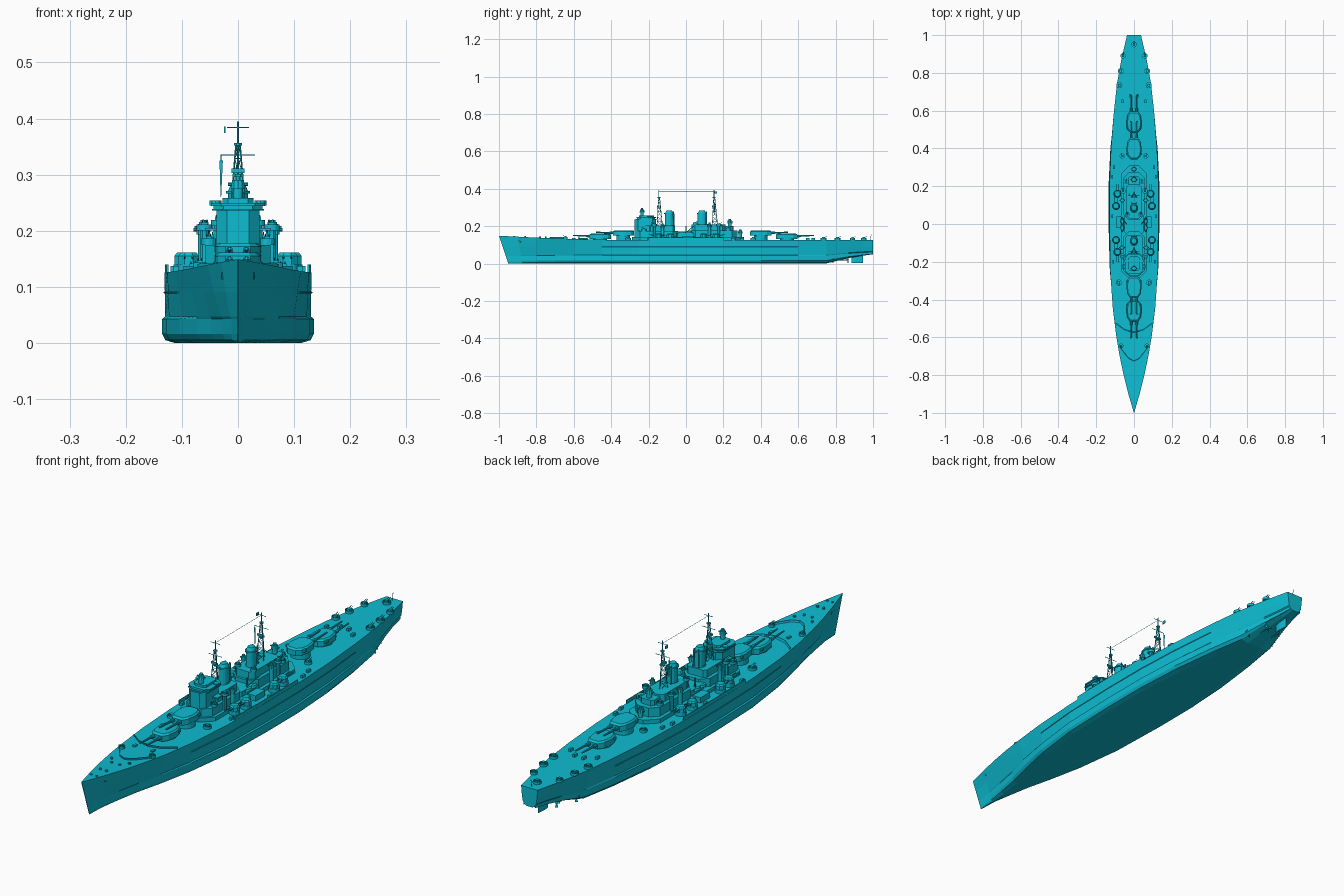
import bpy, bmesh, math
from mathutils import Vector, Matrix

mat = bpy.data.materials.new("ship_paint")
mat.diffuse_color = (0.004, 0.51, 0.65, 1)

def finish(name, bm):
    bmesh.ops.recalc_face_normals(bm, faces=bm.faces)
    me = bpy.data.meshes.new(name)
    bm.to_mesh(me)
    bm.free()
    ob = bpy.data.objects.new(name, me)
    bpy.context.collection.objects.link(ob)
    me.materials.append(mat)
    return ob

def loft(bm, rings, caps=True):
    vs = [[bm.verts.new(p) for p in r] for r in rings]
    n = len(vs[0])
    for a, b in zip(vs, vs[1:]):
        for i in range(n):
            bm.faces.new((a[i], a[(i + 1) % n], b[(i + 1) % n], b[i]))
    if caps:
        bm.faces.new(vs[0])
        bm.faces.new(vs[-1])

def prism(bm, pts, z0, z1, top=1.0):
    cx = sum(p[0] for p in pts) / len(pts)
    cy = sum(p[1] for p in pts) / len(pts)
    loft(bm, [[(x, y, z0) for x, y in pts],
              [(cx + (x - cx) * top, cy + (y - cy) * top, z1) for x, y in pts]])

def box(bm, x, y, w, d, z0, z1, top=1.0):
    prism(bm, [(x - w, y - d), (x + w, y - d), (x + w, y + d), (x - w, y + d)], z0, z1, top)

def block(bm, w, y0, y1, z0, z1, cut=0.02):
    # house with chamfered corners, centred on x = 0
    half = [(w - cut, y0), (w, y0 + cut), (w, y1 - cut), (w - cut, y1)]
    prism(bm, half + [(-x, y) for x, y in reversed(half)], z0, z1)

def drum(bm, x, y, r, z0, z1, n=12, top=1.0, sy=1.0):
    prism(bm, [(x + r * math.cos(2 * math.pi * (i + .5) / n), y + sy * r * math.sin(2 * math.pi * (i + .5) / n))
               for i in range(n)], z0, z1, top)

def rod(bm, a, b, r, n=6, r2=None):
    a, b = Vector(a), Vector(b)
    m = Matrix.Translation((a + b) / 2) @ (b - a).to_track_quat('Z', 'Y').to_matrix().to_4x4()
    bmesh.ops.create_cone(bm, cap_ends=True, segments=n, radius1=r, radius2=r if r2 is None else r2,
                          depth=(b - a).length, matrix=m)

def tub(bm, x, y, r, z0, h, d=-1):
    # open gun tub with a small multi-barrel mount
    def ring(rad, z):
        return [(x + rad * math.cos(k * math.pi / 6), y + rad * math.sin(k * math.pi / 6), z) for k in range(12)]
    loft(bm, [ring(r, z0), ring(r, z0 + h), ring(r * .86, z0 + h), ring(r * .86, z0 + h * .3)])
    box(bm, x, y, r * .4, r * .45, z0, z0 + h * 1.4)
    for s in (-1, 1):
        rod(bm, (x + s * r * .25, y, z0 + h * 1.25), (x + s * r * .25, y + d * r * 1.2, z0 + h * 1.7), .0012)

# Hull: y, deck half width, deck z, side half width, bulge half width, bottom half width, bottom z
stations = [(-1, .001, .149, .001, .001, .001, 0), (-.9, .03, .144, .014, .012, .004, 0),
            (-.8, .055, .139, .03, .027, .009, 0), (-.7, .076, .135, .05, .047, .022, 0),
            (-.6, .093, .131, .073, .073, .043, 0), (-.45, .112, .128, .1, .104, .075, 0),
            (-.25, .126, .126, .123, .128, .104, 0), (0, .131, .126, .13, .135, .113, 0),
            (.2, .13, .126, .13, .135, .112, 0), (.4, .122, .126, .12, .125, .096, 0),
            (.6, .106, .126, .1, .103, .065, 0), (.75, .089, .126, .079, .079, .035, .001),
            (.87, .067, .126, .054, .05, .02, .03), (.94, .051, .126, .04, .035, .015, .042),
            (1, .037, .126, .03, .026, .012, .05)]
bm = bmesh.new()
rings = []
for y, d, zd, w, b, f, zb in stations:
    k = max(0, (-y - .8) / .2) * .05
    lift = zb * .7
    half = [(f, zb), (f + (b - f) * .75, zb + .005), (b, .016 + lift), (b, .043 + lift * .55),
            (w, .047 + lift * .55), (w + (d - w) * .5, .09), (d, zd)]
    pts = half + [(-x, z) for x, z in reversed(half)]
    rings.append([(x, y + k * (1 - z / .15), z) for x, z in pts])
loft(bm, rings)
finish("hull", bm)

# Armour belt edge, low bulwarks amidships
bm = bmesh.new()
for s in (-1, 1):
    belt = [(-.45, .107), (-.25, .1255), (0, .1315), (.2, .131), (.4, .122), (.6, .104)]
    for (a, xa), (b, xb) in zip(belt, belt[1:]):
        rod(bm, (s * xa, a, .09), (s * xb, b, .09), .0018, 4)
    edge = [(-.2, .127), (0, .13), (.2, .129)]
    for (a, xa), (b, xb) in zip(edge, edge[1:]):
        prism(bm, [(s * xa, a), (s * xb, b), (s * (xb - .003), b), (s * (xa - .003), a)], .122, .14)
finish("belt_and_bulwarks", bm)

# Rudder, shafts, propellers
bm = bmesh.new()
prism(bm, [(-.002, .885), (.002, .885), (.005, .91), (.001, .945), (-.001, .945), (-.005, .91)], .003, .055)
for s in (-1, 1):
    for x, y0, y1 in ((.028, .68, .87), (.06, .58, .79)):
        rod(bm, (s * x, y0, .022), (s * x, y1, .02), .003, 8)
        rod(bm, (s * x, y1 - .01, .02), (s * x * .8, y1 - .015, .06), .002)
        for k in range(3):
            a = k * 2.094 + .5
            t = Vector((math.cos(a), 0, math.sin(a)))
            c = Vector((s * x, y1 - .004, .02))
            n = Vector((-t.z, .6, t.x)) * .005
            loft(bm, [[c - n * .3, c + n * .3, c + n * .3 + Vector((0, .001, 0)), c - n * .3 + Vector((0, .001, 0))],
                      [c + t * .017 - n, c + t * .017 + n, c + t * .017 + n + Vector((0, .001, 0)),
                       c + t * .017 - n + Vector((0, .001, 0))]])
finish("rudder_and_propellers", bm)

# Main twin gun turrets: y, gunhouse bottom z, facing
tx = [(.022, .056), (.036, .034), (.041, -.01), (.034, -.042), (.018, -.058)]
for i, (y, z, f) in enumerate(((-.46, .133, -1), (-.335, .15, -1), (.4, .15, 1), (.54, .133, 1))):
    bm = bmesh.new()
    drum(bm, 0, y, .037, .12, z + .002, 20)
    out = [(x, y + f * d) for x, d in tx] + [(-x, y + f * d) for x, d in reversed(tx)]
    prism(bm, out, z, z + .022)
    prism(bm, out, z + .022, z + .028, .86)
    box(bm, 0, y - f * .03, .043, .005, z + .012, z + .023)
    for s in (-1, 1):
        rod(bm, (s * .015, y + f * .05, z + .014), (s * .015, y + f * .075, z + .015), .0065, 8)
        rod(bm, (s * .015, y + f * .07, z + .015), (s * .015, y + f * .145, z + .018), .0045, 8, .003)
    finish("main_turret_%d" % (i + 1), bm)

# Secondary twin turrets along both sides
bm = bmesh.new()
for s in (-1, 1):
    for x, y, f in ((.088, -.148, -1), (.095, -.085, -1), (.095, .095, 1), (.088, .16, 1)):
        drum(bm, s * x, y, .021, .12, .14, 12)
        drum(bm, s * x, y, .02, .14, .155, 8)
        drum(bm, s * x, y, .02, .155, .161, 8, .75)
        for q in (-1, 1):
            rod(bm, (s * x + q * .007, y + f * .015, .151), (s * x + q * .007, y + f * .052, .155), .0018)
finish("secondary_turrets", bm)

# Deck houses
bm = bmesh.new()
block(bm, .07, -.29, .31, .12, .142, .045)
block(bm, .058, -.275, -.04, .142, .175, .03)
block(bm, .05, -.05, .05, .142, .163, .005)
block(bm, .056, .02, .275, .142, .178, .03)
block(bm, .044, -.2, -.06, .175, .205, .01)
block(bm, .042, .03, .21, .178, .208, .015)
block(bm, .03, .2, .255, .178, .2, .01)
for s in (-1, 1):
    box(bm, s * .075, .01, .018, .03, .12, .148)
    for y in (-.02, .015):
        drum(bm, s * .062, y, .009, .163, .172, 10, .7, 2.4)
    rod(bm, (s * .04, 0, .16), (s * .04, 0, .2), .003)
    rod(bm, (s * .04, 0, .165), (s * .07, .04, .2), .002)
finish("deck_houses", bm)

# Bridge tower with flared top gallery
bm = bmesh.new()
block(bm, .038, -.275, -.16, .17, .236, .018)
block(bm, .046, -.27, -.155, .236, .239, .018)
block(bm, .048, -.265, -.16, .244, .249, .018)
block(bm, .044, -.262, -.165, .239, .246, .018)
block(bm, .028, -.25, -.17, .249, .258, .01)
for s in (-1, 1):
    box(bm, s * .047, -.2, .012, .016, .2, .205)
    drum(bm, s * .04, -.195, .011, .245, .254, 10)
finish("bridge_tower", bm)

# Fire control directors
bm = bmesh.new()
for x, y, z, r in ((0, -.235, .256, .013), (0, .235, .198, .014), (0, .29, .142, .012),
                   (-.064, -.125, .175, .011), (.064, -.125, .175, .011),
                   (-.062, .125, .178, .011), (.062, .125, .178, .011)):
    drum(bm, x, y, r * .7, z - .05 if x else z - .01, z + .018)
    drum(bm, x, y, r, z + .018, z + .034, 10, .85)
    rod(bm, (x - r * 1.4, y, z + .027), (x + r * 1.4, y, z + .027), .003)
    drum(bm, x, y, r * .5, z + .034, z + .041, 8)
finish("gun_directors", bm)

# Two funnels with caps and steam pipes
for name, y in (("forward_funnel", -.09), ("aft_funnel", .085)):
    bm = bmesh.new()
    drum(bm, 0, y, .024, .175, .21, 16, .85, 1.15)
    drum(bm, 0, y, .019, .205, .272, 16, .95, 1.25)
    drum(bm, 0, y, .022, .266, .271, 16, 1, 1.25)
    drum(bm, 0, y, .018, .271, .284, 16, .7, 1.2)
    for s in (-1, 1):
        rod(bm, (s * .012, y + .026, .2), (s * .01, y + .024, .28), .003)
    finish(name, bm)

# Lattice masts
for name, y, z0 in (("foremast", -.145, .2), ("mainmast", .15, .2)):
    bm = bmesh.new()
    def corner(k, t):
        a = k * 2.0944 + math.pi / 2
        r = .019 * (1 - t) + .004 * t
        return (r * math.cos(a), y + r * math.sin(a), z0 + (.355 - z0) * t)
    for k in range(3):
        rod(bm, corner(k, 0), corner(k, 1), .0016)
        for j in range(6):
            rod(bm, corner(k, j / 6), corner(k + 1, (j + 1) / 6), .0009, 4)
            rod(bm, corner(k, (j + 1) / 6), corner(k + 1, (j + 1) / 6), .0009, 4)
    rod(bm, (0, y, .35), (0, y, .395), .0018)
    drum(bm, 0, y, .011, .296, .301, 8)
    drum(bm, 0, y, .008, .352, .356, 8)
    rod(bm, (-.02, y, .384), (.02, y, .384), .0012)
    rod(bm, (-.03, y, .335), (.03, y, .335), .0012)
    box(bm, 0, y - .008, .012, .002, .303, .311)
    finish(name, bm)
bm = bmesh.new()
rod(bm, (0, -.145, .385), (0, .15, .385), .0008, 4)
prism(bm, [(-.025, .15), (-.022, .15), (-.022, .165), (-.025, .165)], .374, .386)
loft(bm, [[(-.031, .15, .26), (-.03, .15, .26), (-.03, .153, .26)],
          [(-.033, .15, .325), (-.027, .15, .325), (-.03, .156, .325)]])
rod(bm, (-.03, .15, .325), (-.03, .15, .336), .0008, 4)
finish("aerial_and_signals", bm)

# Anti-aircraft tubs: x, y, radius, base z, facing
bm = bmesh.new()
for x, y, r, z, d in ((.058, .89, .014, .126, 1), (.07, .81, .016, .126, 1), (.078, .735, .016, .126, 1),
                      (.062, .36, .014, .126, 1), (.08, -.31, .016, .126, -1), (.068, -.645, .012, .132, -1),
                      (.052, -.225, .013, .175, -1), (.06, -.17, .014, .2, -1), (.058, .175, .014, .2, 1),
                      (.042, .225, .013, .178, 1), (.036, .05, .012, .208, 1)):
    for s in (-1, 1):
        tub(bm, s * x, y, r, z, .011, d)
        if z > .19:
            drum(bm, s * x, y, r * .6, .14, z + .002, 8)
tub(bm, 0, .95, .015, .126, .011, 1)
finish("anti_aircraft_tubs", bm)

# Breakwaters and foredeck fittings
bm = bmesh.new()
for path in ([(0, -.725, .133), (.03, -.71, .133), (.072, -.655, .131)],
             [(0, -.573, .129), (.05, -.56, .128), (.097, -.525, .127)]):
    for s in (-1, 1):
        for a, b in zip(path, path[1:]):
            loft(bm, [[(s * p[0], p[1] + o, p[2] + h) for o, h in ((0, -.004), (-.004, .01), (-.001, .01), (.004, -.004))]
                      for p in (a, b)])
for s in (-1, 1):
    for x, y in ((.018, -.78), (.014, -.86), (.012, -.92), (.04, -.75)):
        drum(bm, s * x, y, .005, .134, .149 if y < -.8 else .144, 8)
    for y, x in ((-.6, .04), (-.2, .11), (.04, .115), (.25, .115), (.3, .105), (.65, .06), (.68, .02)):
        box(bm, s * x, y, .005, .009, .124, .137)
    rod(bm, (s * .024, -.9, .138), (s * .028, -.885, .115), .003)
rod(bm, (0, .985, .125), (0, .99, .155), .001)
finish("deck_fittings", bm)
